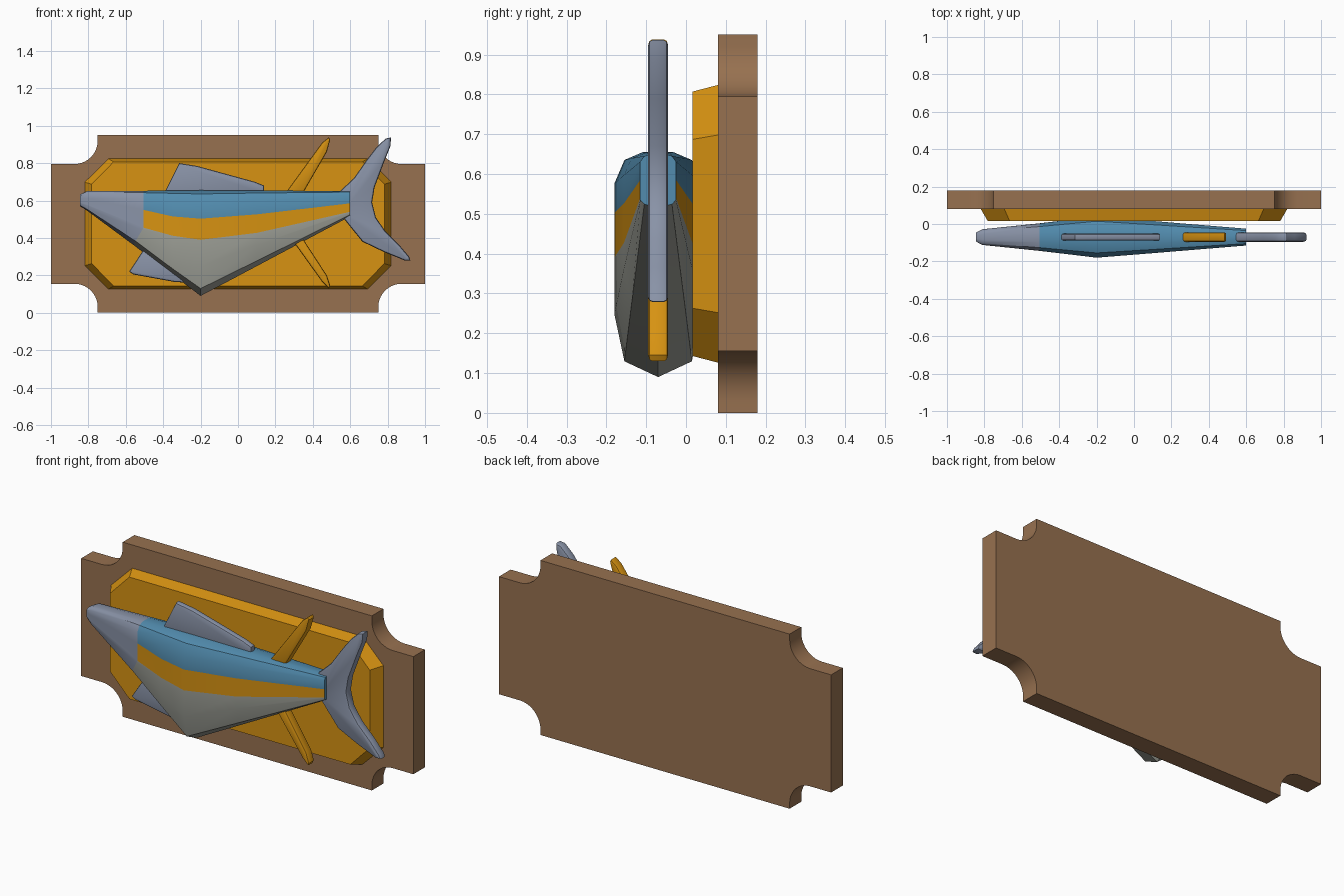
import bpy, bmesh, math

if "Cube" in bpy.data.objects:
    bpy.data.objects.remove(bpy.data.objects["Cube"])

YC = -0.07      # centre plane of the fish


def material(name, r, g, b):
    m = bpy.data.materials.new(name)
    m.diffuse_color = (r, g, b, 1)
    m.use_nodes = True
    m.node_tree.nodes["Principled BSDF"].inputs["Base Color"].default_value = m.diffuse_color
    return m


WOOD = material("brown wood", 0.31, 0.165, 0.08)
ORANGE = material("orange", 0.68, 0.29, 0.006)
GREY = material("slate grey", 0.25, 0.29, 0.385)
BLUE = material("sea blue", 0.085, 0.265, 0.43)
PALE = material("pale belly", 0.34, 0.35, 0.31)


def finish(name, bm, mats, angle=35):
    bmesh.ops.recalc_face_normals(bm, faces=bm.faces[:])
    me = bpy.data.meshes.new(name)
    bm.to_mesh(me)
    bm.free()
    for m in mats:
        me.materials.append(m)
    ob = bpy.data.objects.new(name, me)
    bpy.context.collection.objects.link(ob)
    for p in me.polygons:
        p.use_smooth = True
    me.set_sharp_from_angle(angle=math.radians(angle))
    return ob


def prism(name, front, back, y0, y1, mat, bevel=0.0, angle=35):
    """Solid between two outlines in the xz plane, optionally with softened rims."""
    bm = bmesh.new()
    f = [bm.verts.new((x, y0, z)) for x, z in front]
    b = [bm.verts.new((x, y1, z)) for x, z in back]
    caps = [bm.faces.new(f), bm.faces.new(b)]
    n = len(f)
    for i in range(n):
        j = (i + 1) % n
        bm.faces.new((f[i], f[j], b[j], b[i]))
    if bevel:
        bmesh.ops.recalc_face_normals(bm, faces=bm.faces[:])
        rim = [e for c in caps for e in c.edges]
        bmesh.ops.bevel(bm, geom=rim, offset=bevel, segments=2, profile=0.5,
                        affect='EDGES', clamp_overlap=True)
    return finish(name, bm, [mat], angle)


def four_way(quarter, cz):
    """Mirror a quarter outline (top to right) into a closed outline."""
    r = quarter[::-1]
    return ([(x, cz + z) for x, z in quarter] + [(x, cz - z) for x, z in r]
            + [(-x, cz - z) for x, z in quarter] + [(-x, cz + z) for x, z in r])


# Wooden plaque with scooped corners
arc = [math.radians(180 + 90 * i / 10) for i in range(11)]
quarter = [(0.75, 0.475)] + [(0.875 + 0.125 * math.cos(a), 0.445 + 0.125 * math.sin(a))
                             for a in arc] + [(1.0, 0.32)]
outline = four_way(quarter, 0.475)
prism("plaque", outline, outline, 0.08, 0.18, WOOD)

# Raised panel with sloping sides
prism("panel", four_way([(0.665, 0.332), (0.782, 0.212)], 0.475),
      four_way([(0.695, 0.35), (0.822, 0.224)], 0.475), 0.016, 0.085, ORANGE, angle=10)

# Fish body: x, bottom, band bottom, band top, top, half width, backward shear of belly
sections = [
    (-0.845, 0.570, 0.590, 0.610, 0.632, 0.024, 0),
    (-0.810, 0.548, 0.580, 0.610, 0.650, 0.042, 0),
    (-0.505, 0.363, 0.455, 0.550, 0.652, 0.073, 0.055),
    (-0.350, 0.204, 0.412, 0.515, 0.654, 0.092, 0),
    (-0.200, 0.090, 0.390, 0.503, 0.655, 0.110, 0),
    (0.100, 0.249, 0.427, 0.526, 0.654, 0.086, 0),
    (0.600, 0.515, 0.540, 0.585, 0.650, 0.045, 0),
]
bm = bmesh.new()
rings = []
for x, zb, lo, hi, zt, w, shear in sections:
    h = zt - zb
    half = [(0, zb), (0.77 * w, zb + 0.07 * h), (w, min(zb + 0.28 * h, lo - 0.005)),
            (w, lo), (w, hi), (w, zt - 0.14 * h), (0.77 * w, zt - 0.035 * h), (0.35 * w, zt)]
    loop = [(-d, z) for d, z in half] + [(d, z) for d, z in half[:0:-1]]
    rings.append([bm.verts.new((x - shear * max(0, (lo - z) / (lo - zb)), YC + d, z))
                  for d, z in loop])
n = len(rings[0])
for s in range(len(rings) - 1):
    for i in range(n):
        j = (i + 1) % n
        f = bm.faces.new((rings[s][i], rings[s][j], rings[s + 1][j], rings[s + 1][i]))
        row = min(i, n - 1 - i)
        # head, then belly / stripe / back by row
        f.material_index = 0 if s < 2 else 1 if row < 3 else 2 if row == 3 else 3
bm.faces.new(rings[0]).material_index = 0
bm.faces.new(rings[-1]).material_index = 3
finish("fish_body", bm, [GREY, PALE, ORANGE, BLUE])


def fin(name, pts, half, mat, bevel):
    prism(name, pts, pts, YC - half, YC + half, mat, bevel)


# Grey fins on the back and under the chin
fin("back_fin", [(-0.40, 0.63), (-0.315, 0.80), (-0.22, 0.785), (0.09, 0.70),
                 (0.14, 0.68), (0.14, 0.63)], 0.018, GREY, 0.010)
fin("belly_fin", [(-0.49, 0.36), (-0.582, 0.22), (-0.56, 0.205), (-0.34, 0.165),
                  (-0.18, 0.155), (-0.18, 0.30)], 0.018, GREY, 0.010)

# Slim orange fins, upper and lower
fin("upper_rear_fin", [(0.25, 0.635), (0.45, 0.91), (0.485, 0.938), (0.493, 0.925),
                       (0.475, 0.86), (0.345, 0.635)], 0.025, ORANGE, 0.010)
fin("lower_rear_fin", [(0.26, 0.43), (0.45, 0.165), (0.485, 0.13), (0.493, 0.145),
                       (0.475, 0.20), (0.325, 0.43)], 0.025, ORANGE, 0.010)

# Crescent tail
fin("tail", [(0.545, 0.65), (0.62, 0.72), (0.69, 0.82), (0.74, 0.885), (0.79, 0.932),
             (0.818, 0.937), (0.815, 0.89), (0.775, 0.79), (0.73, 0.67), (0.717, 0.59),
             (0.737, 0.51), (0.785, 0.44), (0.86, 0.365), (0.915, 0.30), (0.922, 0.28),
             (0.895, 0.278), (0.78, 0.325), (0.665, 0.38), (0.60, 0.46), (0.545, 0.53)],
    0.025, GREY, 0.012)
